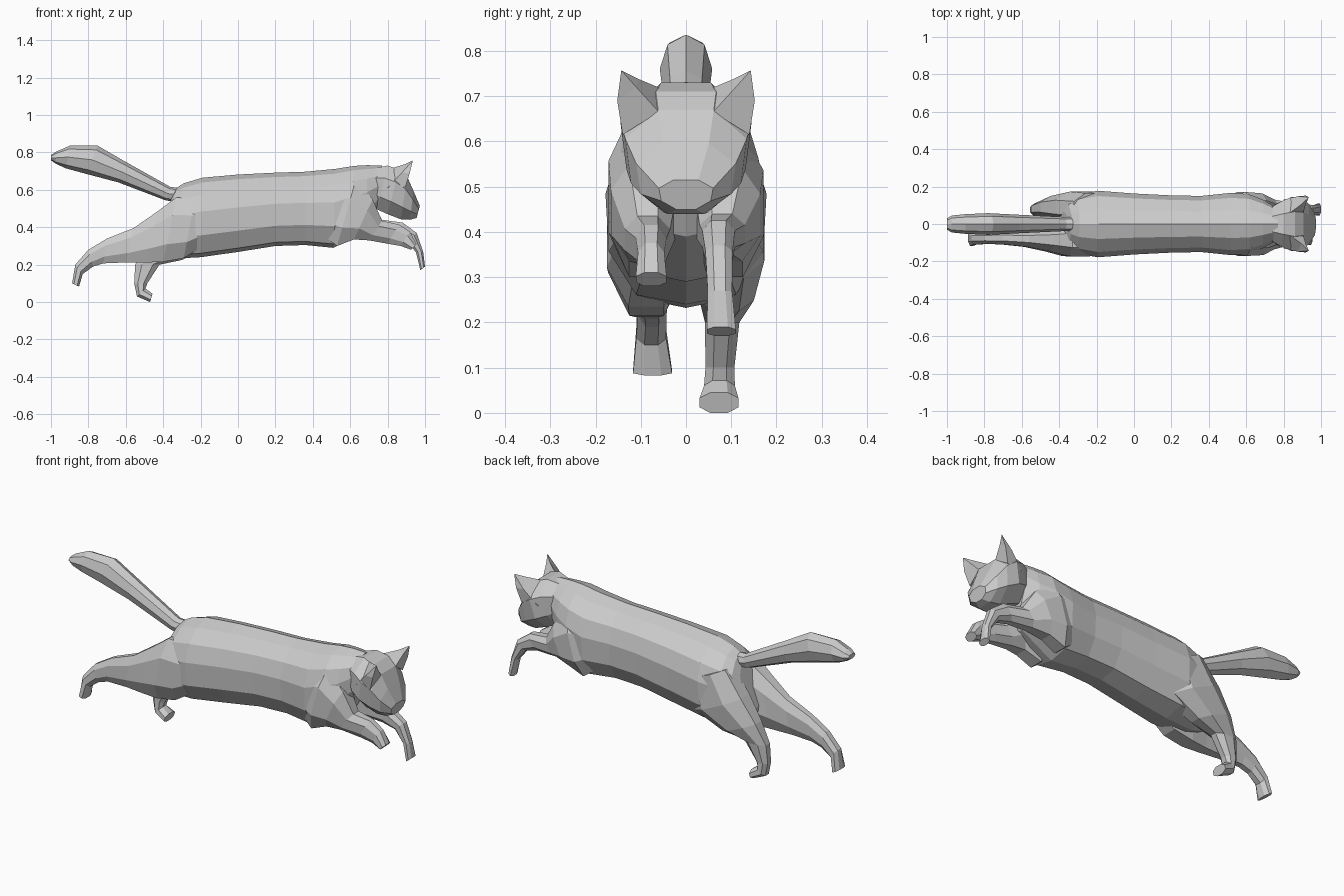
import bpy, bmesh, math


def finish(name, bm):
    bmesh.ops.recalc_face_normals(bm, faces=bm.faces)
    me = bpy.data.meshes.new(name)
    bm.to_mesh(me)
    bm.free()
    ob = bpy.data.objects.new(name, me)
    bpy.context.collection.objects.link(ob)
    return ob


def section(n=8, power=0.9, phase=0.5, taper=0.0):
    # unit cross-section: (side, up) pairs; phase .5 = flat top, 0 = ridge
    soft = lambda v: math.copysign(abs(v) ** power, v) if abs(v) > 1e-6 else 0.0
    angles = [2 * math.pi * (k + phase) / n for k in range(n)]
    pts = [(soft(math.sin(a)), soft(math.cos(a))) for a in angles]
    pts = [(s * (1 + taper * u), u) for s, u in pts]
    ms, mu = max(p[0] for p in pts), max(p[1] for p in pts)
    return [(s / ms, u / mu) for s, u in pts]


def loft(name, rings, shape=section()):
    # ring = upper x, upper z, lower x, lower z, centre y, half width
    bm = bmesh.new()
    n = len(shape)
    loops = []
    for xt, zt, xb, zb, yc, w in rings:
        loops.append([bm.verts.new(((xt + xb) / 2 + u * (xt - xb) / 2, yc + s * w,
                                    (zt + zb) / 2 + u * (zt - zb) / 2)) for s, u in shape])
    for a, b in zip(loops, loops[1:]):
        for i in range(n):
            j = (i + 1) % n
            bm.faces.new((a[i], a[j], b[j], b[i]))
    bm.faces.new(loops[0])
    bm.faces.new(loops[-1][::-1])
    return finish(name, bm)


# Torso, rump to neck: ridged back, sloping flanks, narrow belly
half = [(.45, .88), (.84, .58), (1, .15), (.96, -.45), (.62, -.9)]
torso = [(0, 1)] + half + [(0, -1)] + [(-s, u) for s, u in reversed(half)]
loft("body", [
    (-.35, .57, -.43, .34, 0, .07),
    (-.33, .61, -.42, .25, 0, .12),
    (-.29, .635, -.35, .232, 0, .155),
    (-.19, .665, -.2, .24, 0, .178),
    (0, .682, 0, .268, 0, .163),
    (.2, .692, .2, .30, 0, .153),
    (.36, .697, .36, .305, 0, .15),
    (.52, .712, .51, .29, 0, .166),
    (.62, .728, .60, .34, 0, .16),
    (.69, .732, .69, .39, 0, .13),
    (.77, .73, .74, .48, 0, .09)], torso)

# Head, nape to muzzle
loft("head", [
    (.73, .715, .72, .53, 0, .085),
    (.80, .73, .745, .495, 0, .12),
    (.86, .71, .80, .47, 0, .145),
    (.905, .67, .87, .443, 0, .134),
    (.938, .595, .92, .44, 0, .11),
    (.972, .515, .955, .45, 0, .06)], section(8, 0.95, 0.5, 0.12))

# Ears
for side, name in ((1, "ear_left"), (-1, "ear_right")):
    bm = bmesh.new()
    base = [bm.verts.new((x, side * y, z)) for x, y, z in
            ((.82, .05, .715), (.905, .06, .665), (.895, .14, .615), (.80, .13, .61))]
    mid = [bm.verts.new((x, side * y, z)) for x, y, z in
           ((.895, .105, .738), (.92, .11, .72), (.918, .152, .69), (.875, .148, .69))]
    tip = bm.verts.new((.935, side * .143, .757))
    for i in range(4):
        j = (i + 1) % 4
        bm.faces.new((base[i], base[j], mid[j], mid[i]))
        bm.faces.new((mid[i], mid[j], tip))
    bm.faces.new(base)
    finish(name, bm)

# Tail
loft("tail", [
    (-.28, .61, -.31, .53, 0, .038),
    (-.36, .615, -.39, .545, 0, .038),
    (-.61, .755, -.64, .64, 0, .05),
    (-.75, .836, -.81, .685, 0, .058),
    (-.90, .836, -.92, .715, 0, .052),
    (-.975, .803, -.975, .74, 0, .045),
    (-1.0, .785, -1.0, .758, 0, .03)], section(8, 1, 0))

# Forelegs, starting inside the chest; the right shoulder sits higher
loft("front_leg_left", [
    (.50, .58, .42, .38, .07, .065),
    (.62, .625, .53, .30, .088, .083),
    (.71, .54, .62, .335, .092, .072),
    (.77, .44, .71, .35, .08, .05),
    (.88, .425, .83, .345, .072, .036),
    (.955, .37, .905, .325, .073, .03),
    (.99, .27, .952, .265, .075, .027),
    (1.0, .19, .975, .17, .078, .032)])
loft("front_leg_right", [
    (.50, .60, .42, .38, -.07, .065),
    (.63, .655, .53, .30, -.088, .083),
    (.72, .55, .62, .335, -.093, .073),
    (.77, .435, .70, .33, -.085, .05),
    (.86, .415, .80, .312, -.077, .034),
    (.92, .375, .87, .30, -.077, .029),
    (.955, .31, .925, .28, -.077, .034)])

# Hind legs: right stretched back, left pointing down
loft("hind_leg_right", [
    (-.10, .52, -.12, .34, -.08, .065),
    (-.23, .55, -.29, .235, -.088, .087),
    (-.33, .56, -.40, .215, -.087, .085),
    (-.43, .485, -.49, .212, -.085, .062),
    (-.56, .395, -.6, .212, -.08, .042),
    (-.70, .34, -.72, .207, -.075, .034),
    (-.80, .28, -.775, .19, -.075, .032),
    (-.87, .20, -.83, .15, -.077, .033),
    (-.887, .10, -.85, .083, -.074, .043)])
loft("hind_leg_left", [
    (-.32, .56, -.1, .47, .085, .08),
    (-.42, .43, -.14, .30, .09, .083),
    (-.50, .31, -.30, .225, .09, .06),
    (-.55, .20, -.42, .20, .08, .038),
    (-.555, .10, -.485, .10, .075, .032),
    (-.54, .03, -.495, .072, .074, .034),
    (-.47, .0, -.457, .045, .073, .043)])
